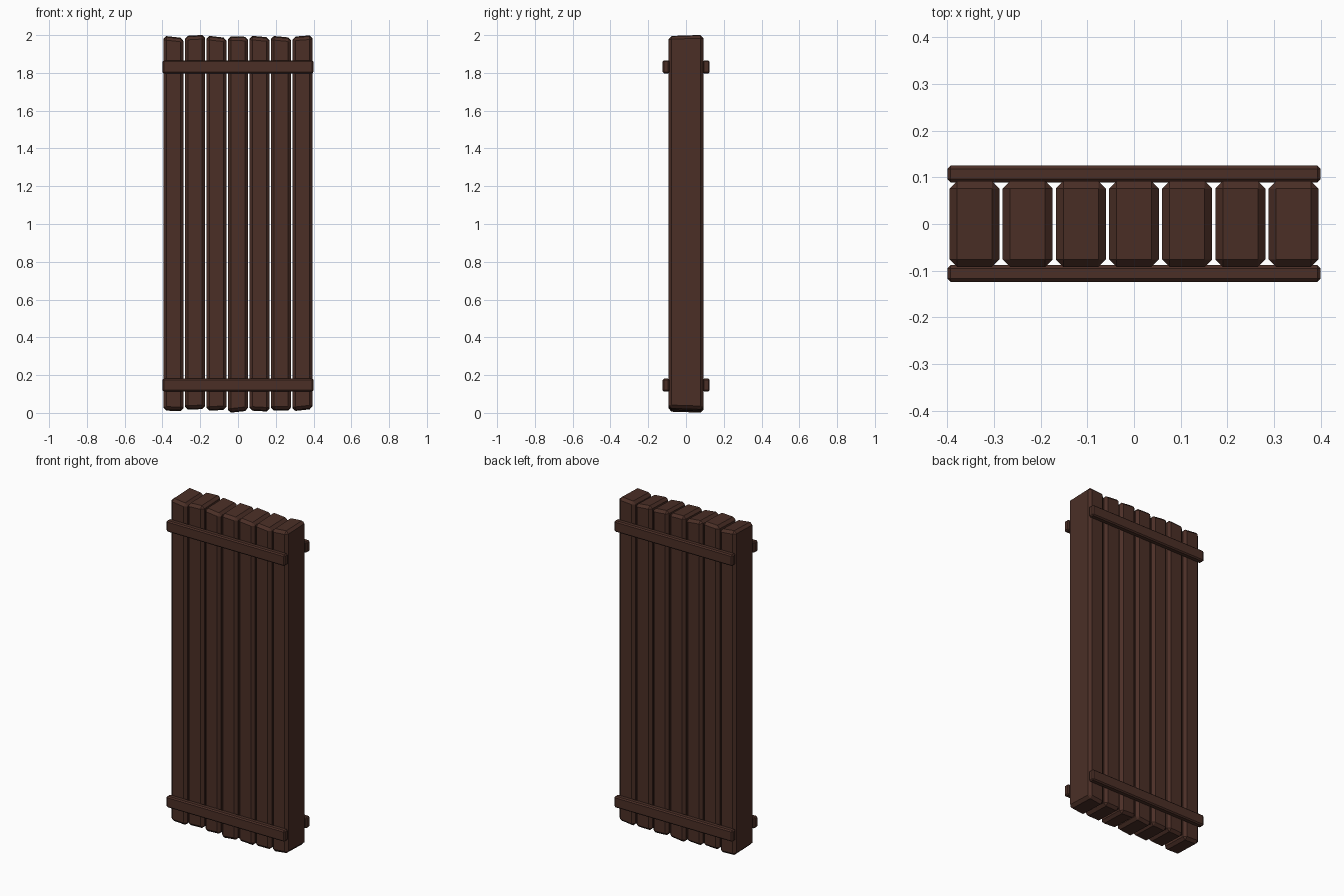
import bpy, bmesh

if "Cube" in bpy.data.objects:
    bpy.data.objects.remove(bpy.data.objects["Cube"])

wood = bpy.data.materials.new("dark_brown_wood")
wood.diffuse_color = (0.07, 0.028, 0.0195, 1)
wood.use_nodes = True
wood.node_tree.nodes["Principled BSDF"].inputs["Base Color"].default_value = wood.diffuse_color


def chamfered_box(name, lo, hi, chamfer, top_tilt=(0, 0), bottom_tilt=(0, 0)):
    """Box between two corners; ends may slope along x and y (half rise each)."""
    bm = bmesh.new()
    bmesh.ops.create_cube(bm, size=1)
    for v in bm.verts:
        sx, sy = (1 if v.co.x > 0 else -1), (1 if v.co.y > 0 else -1)
        up = v.co.z > 0
        tilt = top_tilt if up else bottom_tilt
        v.co.x = hi[0] if sx > 0 else lo[0]
        v.co.y = hi[1] if sy > 0 else lo[1]
        v.co.z = (hi[2] if up else lo[2]) + sx * tilt[0] + sy * tilt[1]
    bmesh.ops.bevel(bm, geom=bm.edges[:], offset=chamfer, segments=1,
                    profile=0.5, affect='EDGES')
    bmesh.ops.recalc_face_normals(bm, faces=bm.faces[:])
    mesh = bpy.data.meshes.new(name)
    bm.to_mesh(mesh)
    bm.free()
    mesh.materials.append(wood)
    obj = bpy.data.objects.new(name, mesh)
    bpy.context.collection.objects.link(obj)
    return obj


# Upright planks: bottom z, top z, x slope of bottom, x slope of top
planks = [
    (0.013, 1.988, -0.002, -0.006),
    (0.021, 1.996, 0.002, 0.003),
    (0.016, 1.989, 0.003, -0.006),
    (0.008, 1.990, 0.006, -0.002),
    (0.012, 1.990, -0.003, -0.005),
    (0.015, 1.989, 0.001, -0.005),
    (0.017, 1.993, 0.006, 0.004),
]
for i, (z0, z1, slope0, slope1) in enumerate(planks):
    x = (i - 3) * 0.114
    chamfered_box(f"plank_{i + 1}", (x - 0.0535, -0.092, z0), (x + 0.0535, 0.092, z1),
                  0.016, (slope1, 0.003), (slope0, -0.003))

# Cross rails, front and back, near the bottom and the top
for side, y in (("front", -0.106), ("back", 0.107)):
    for level, z in (("lower", 0.147), ("upper", 1.832)):
        chamfered_box(f"{side}_{level}_rail", (-0.4, y - 0.018, z - 0.034),
                      (0.4, y + 0.018, z + 0.034), 0.007)
